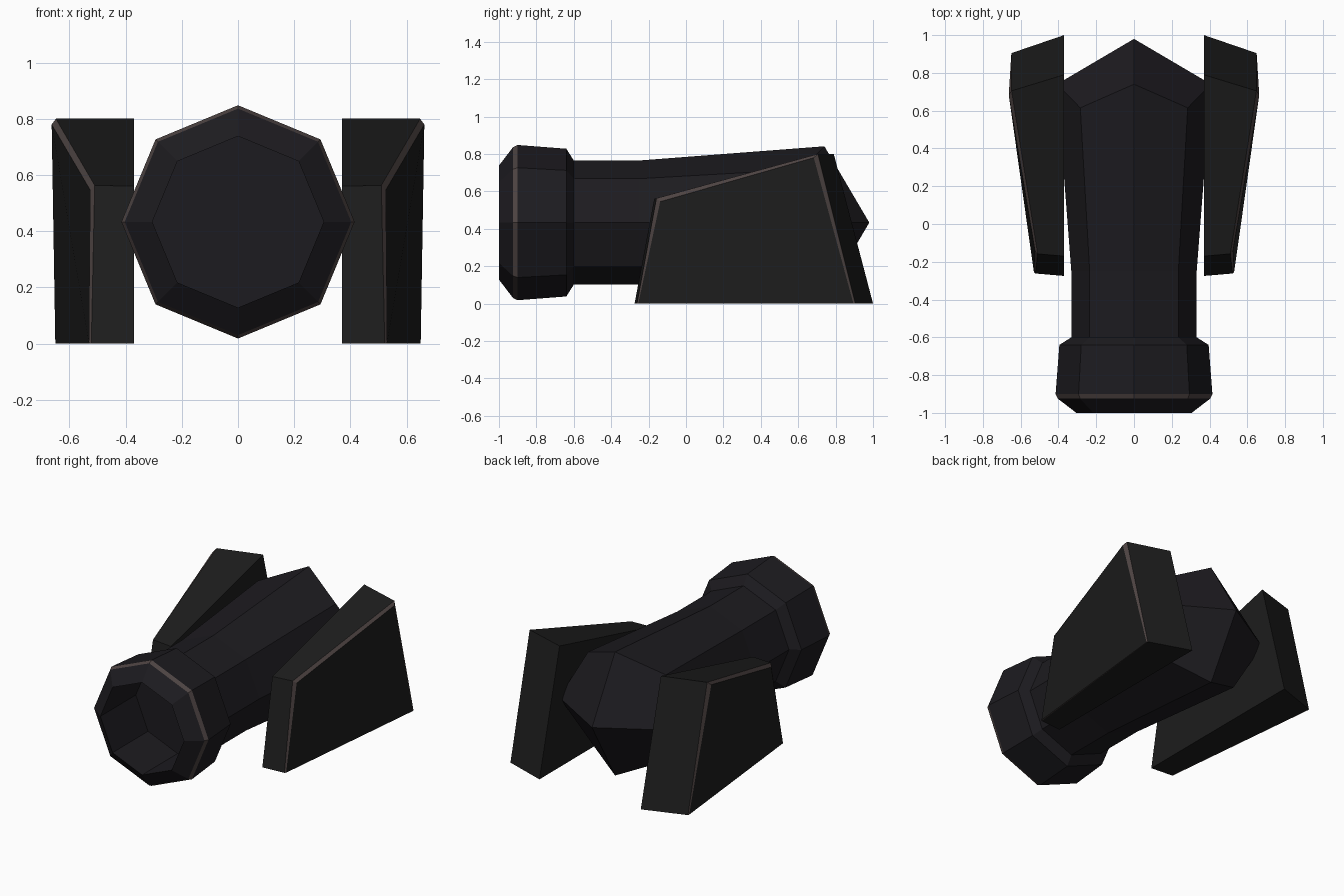
import bpy, bmesh
from math import sin, cos, pi

if "Cube" in bpy.data.objects:
    bpy.data.objects.remove(bpy.data.objects["Cube"])


def material(name, rgb):
    m = bpy.data.materials.new(name)
    m.diffuse_color = (*rgb, 1)
    m.use_nodes = True
    m.node_tree.nodes["Principled BSDF"].inputs["Base Color"].default_value = m.diffuse_color
    return m


dark = material("dark_blue_black", (0.012, 0.011, 0.014))
black = material("neutral_black", (0.012, 0.012, 0.012))
trim = material("worn_edge", (0.075, 0.057, 0.055))
CZ = 0.433  # height of the barrel axis


def finish(bm, name, mats):
    bmesh.ops.recalc_face_normals(bm, faces=bm.faces)
    mesh = bpy.data.meshes.new(name)
    bm.to_mesh(mesh)
    bm.free()
    obj = bpy.data.objects.new(name, mesh)
    bpy.context.collection.objects.link(obj)
    for m in mats:
        mesh.materials.append(m)
    return obj


# Octagonal barrel: recess floor, muzzle lip, neck, flared body
bm = bmesh.new()
profile = [(-0.63, 0.305), (-1.0, 0.305), (-0.925, 0.403), (-0.90, 0.415),
           (-0.64, 0.395), (-0.60, 0.332), (-0.25, 0.332)]


def ring(points):
    return [bm.verts.new((r * sin(i * pi / 4), y, CZ + r * cos(i * pi / 4)))
            for i, (y, r) in enumerate(points)]


rings = [ring([p] * 8) for p in profile]
# Zigzag rear rim where the body meets the four-sided point
rings.append(ring([(0.74, 0.408), (0.615, 0.402)] * 4))
bm.faces.new(rings[0])
for k, (a, b) in enumerate(zip(rings, rings[1:])):
    for i in range(8):
        j = (i + 1) % 8
        f = bm.faces.new((a[i], a[j], b[j], b[i]))
        f.material_index = 1 if k == 2 else 0
# Four-sided rear point
tip = bm.verts.new((0, 0.98, CZ))
end = rings[-1]
for i in range(0, 8, 2):
    bm.faces.new((end[i], end[i + 1], end[(i + 2) % 8], tip))
finish(bm, "barrel", [dark, trim])

# Side fins: inner outline, outer rim, outer inset face
bm = bmesh.new()
inner = [(0.37, -0.275, 0), (0.37, -0.17, 0.56), (0.37, 0.79, 0.80), (0.37, 1.0, 0)]
rim = [(0.522, -0.262, 0), (0.51, -0.158, 0.563), (0.648, 0.705, 0.80), (0.648, 0.905, 0)]
inset = [(0.53, -0.255, 0), (0.525, -0.138, 0.545), (0.663, 0.683, 0.78), (0.65, 0.895, 0)]
loops = [[bm.verts.new(p) for p in pts] for pts in (inner, rim, inset)]
bm.faces.new(loops[0])
bm.faces.new(loops[2])
for k in range(2):
    for i in range(4):
        j = (i + 1) % 4
        f = bm.faces.new((loops[k][i], loops[k][j], loops[k + 1][j], loops[k + 1][i]))
        f.material_index = k
fins = finish(bm, "side_fins", [black, trim])
mirror = fins.modifiers.new("mirror", 'MIRROR')
mirror.use_axis = (True, False, False)
mirror.use_mirror_merge = False
